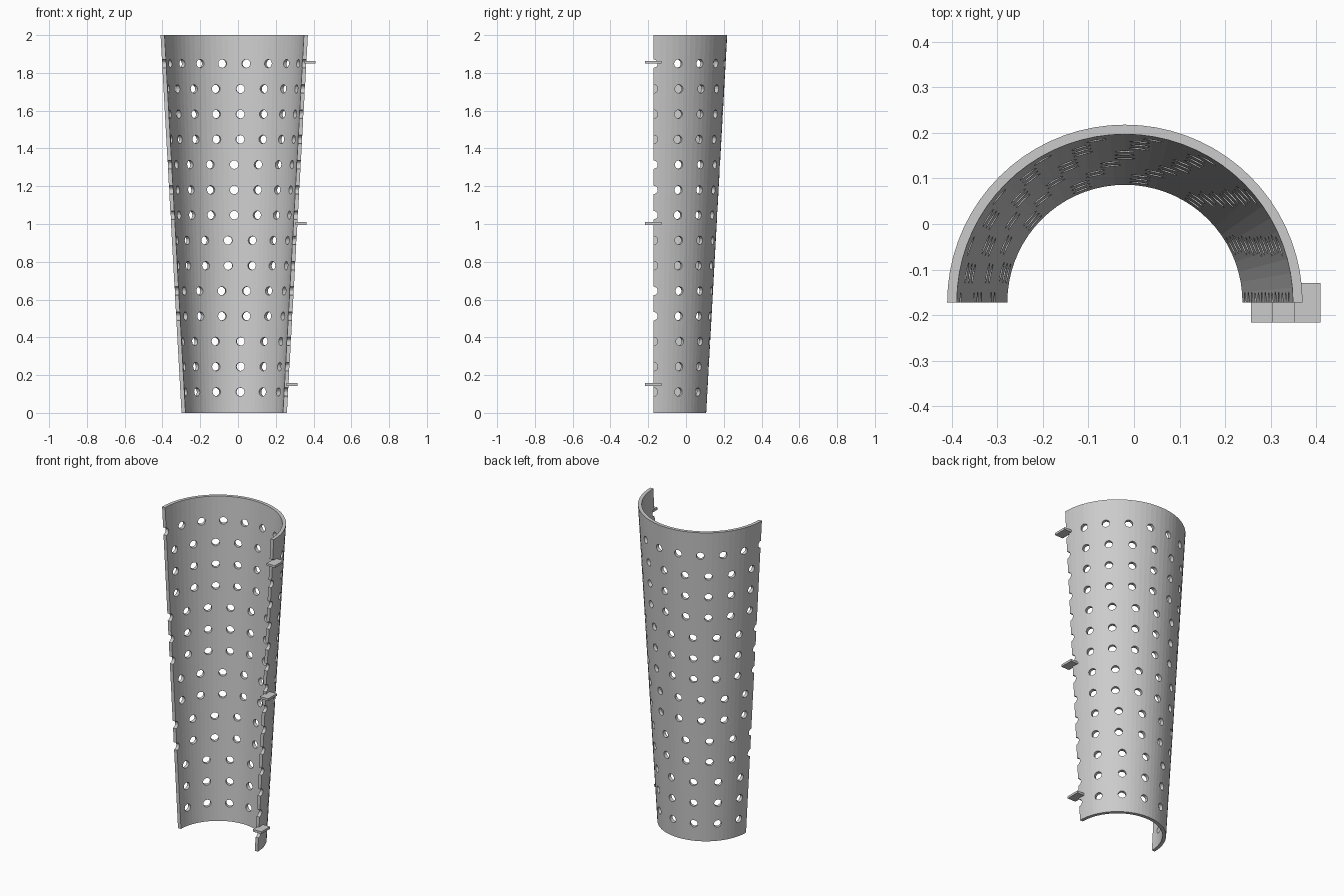
import bpy, bmesh
from math import pi, sin, cos
from mathutils import Matrix, Vector

if "Cube" in bpy.data.objects:
    bpy.data.objects.remove(bpy.data.objects["Cube"], do_unlink=True)

AXIS = Vector((-0.02, -0.172, 0))   # centre line of the half cone
R_BOTTOM, R_TOP, HEIGHT, WALL = 0.279, 0.39, 2.0, 0.021
SEGMENTS = 36

grey = bpy.data.materials.new("grey plastic")
grey.use_nodes = True
colour = (0.6, 0.6, 0.6, 1)
grey.diffuse_color = colour
grey.node_tree.nodes["Principled BSDF"].inputs["Base Color"].default_value = colour


def outer_radius(z):
    return R_BOTTOM + (R_TOP - R_BOTTOM) * z / HEIGHT


def make_object(name, bm):
    bmesh.ops.recalc_face_normals(bm, faces=bm.faces)
    mesh = bpy.data.meshes.new(name)
    bm.to_mesh(mesh)
    bm.free()
    mesh.materials.append(grey)
    obj = bpy.data.objects.new(name, mesh)
    bpy.context.collection.objects.link(obj)
    return obj


# Half cone shell: a wall section swept through half a turn
bm = bmesh.new()
rings = []
for i in range(SEGMENTS + 1):
    a = pi * i / SEGMENTS
    direction = Vector((cos(a), sin(a), 0))
    section = [(R_BOTTOM, 0), (R_TOP, HEIGHT), (R_TOP - WALL, HEIGHT), (R_BOTTOM - WALL, 0)]
    rings.append([bm.verts.new(AXIS + direction * r + Vector((0, 0, z))) for r, z in section])
for a, b in zip(rings, rings[1:]):
    for k in range(4):
        bm.faces.new((a[k], a[(k + 1) % 4], b[(k + 1) % 4], b[k]))
bm.faces.new(rings[0])
bm.faces.new(rings[-1])
shell = make_object("half_cone_shell", bm)

# Hole cutters: one ring of radial pins per row, more pins as the cone widens
row_counts = [13] * 3 + [14] * 2 + [15] * 2 + [16] * 3 + [17] * 3 + [18]
bm = bmesh.new()
for row, count in enumerate(row_counts):
    z = 0.111 + 0.1337 * row
    for k in range(count // 2 + 1):
        a = 2 * pi * k / count
        r = outer_radius(z) - WALL / 2
        place = (Matrix.Translation(AXIS + Vector((r * cos(a), r * sin(a), z)))
                 @ Matrix.Rotation(a, 4, 'Z') @ Matrix.Rotation(pi / 2, 4, 'Y'))
        bmesh.ops.create_cone(bm, cap_ends=True, segments=16, radius1=0.0225,
                              radius2=0.0225, depth=0.08, matrix=place)
cutter = make_object("hole_cutter", bm)
cutter.hide_render = True

cut = shell.modifiers.new("holes", 'BOOLEAN')
cut.operation = 'DIFFERENCE'
cut.solver = 'EXACT'
cut.object = cutter
bpy.context.view_layer.objects.active = shell
bpy.ops.object.modifier_apply(modifier=cut.name)
bpy.data.objects.remove(cutter, do_unlink=True)

# Small flat tabs along the left cut edge
for name, z in (("lower_tab", 0.15), ("middle_tab", 1.003), ("upper_tab", 1.856)):
    x = AXIS.x + outer_radius(z) + 0.018
    bm = bmesh.new()
    bmesh.ops.create_cube(bm, size=1, matrix=Matrix.Translation((x, -0.173, z))
                          @ Matrix.Diagonal((0.058, 0.087, 0.014, 1)))
    make_object(name, bm)
